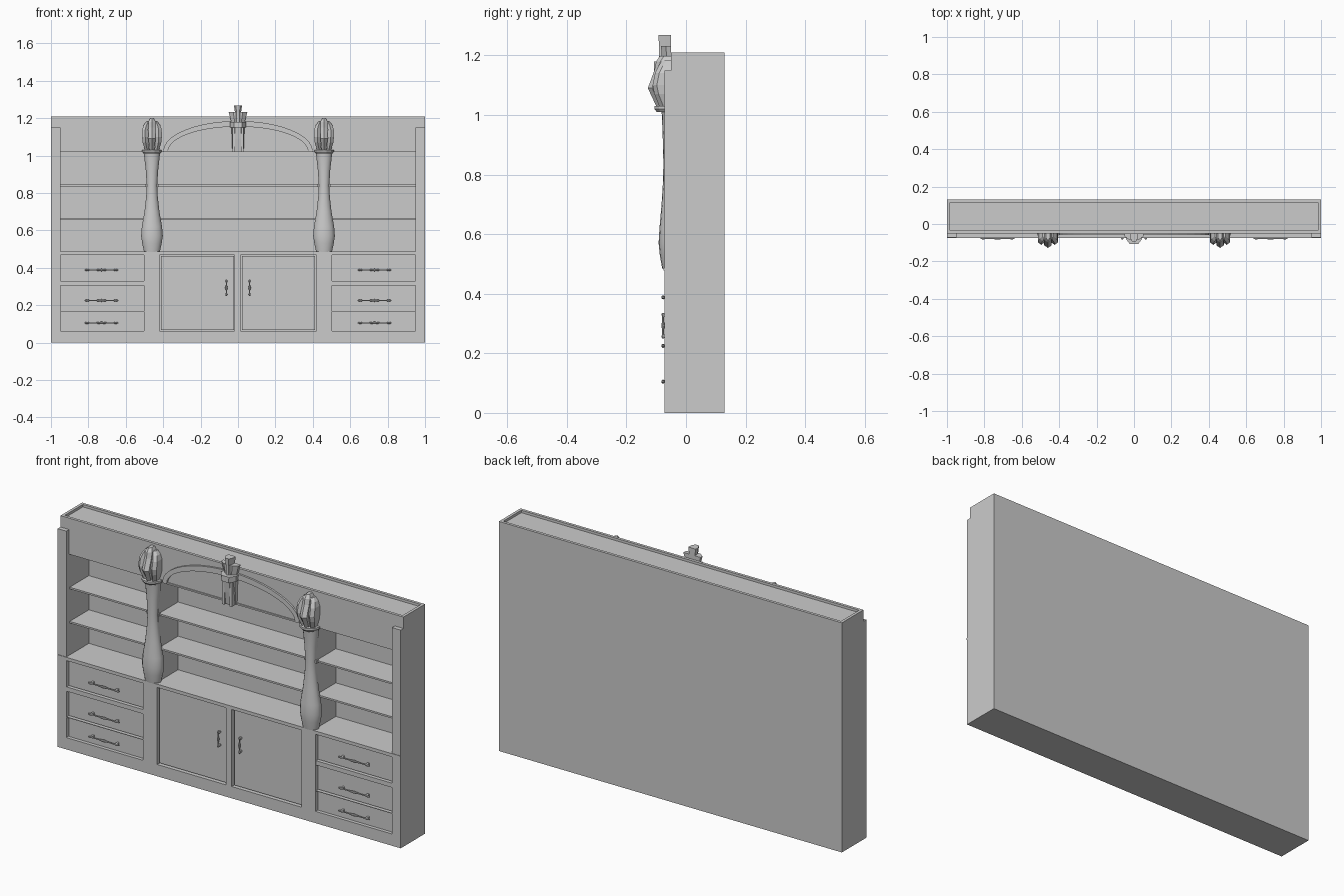
import bpy, bmesh, math

if "Cube" in bpy.data.objects:
    bpy.data.objects.remove(bpy.data.objects["Cube"])


def make(name, bm, smooth=False):
    bmesh.ops.recalc_face_normals(bm, faces=bm.faces)
    me = bpy.data.meshes.new(name)
    bm.to_mesh(me)
    bm.free()
    ob = bpy.data.objects.new(name, me)
    bpy.context.collection.objects.link(ob)
    if smooth:
        bpy.ops.object.select_all(action='DESELECT')
        ob.select_set(True)
        bpy.context.view_layer.objects.active = ob
        bpy.ops.object.shade_smooth_by_angle(angle=math.radians(40))
    return ob


def box(name, x0, x1, y0, y1, z0, z1):
    return loft(name, [[(x0, y0, z), (x1, y0, z), (x1, y1, z), (x0, y1, z)] for z in (z0, z1)])


def loft(name, rings, smooth=False):
    """Skin a stack of equal-length point rings and cap both ends."""
    bm = bmesh.new()
    rows = [[bm.verts.new(p) for p in r] for r in rings]
    n = len(rows[0])
    for a, b in zip(rows, rows[1:]):
        for i in range(n):
            bm.faces.new((a[i], a[(i + 1) % n], b[(i + 1) % n], b[i]))
    bm.faces.new(rows[0])
    bm.faces.new(rows[-1])
    return make(name, bm, smooth)


def ellipse(cx, cy, z, rx, ry, n=16, turn=0.0):
    return [(cx + rx * math.cos(2 * math.pi * (i + turn) / n),
             cy + ry * math.sin(2 * math.pi * (i + turn) / n), z) for i in range(n)]


def leaf(name, sections):
    """Faceted leaf from (z, centre x, half width, front y), ridged down the middle."""
    loft(name, [[(cx - w, yf + .014, z), (cx, yf, z), (cx + w, yf + .014, z),
                 (cx + w, -.05, z), (cx - w, -.05, z)] for z, cx, w, yf in sections])


def pull(name, cx, cz, half, vertical):
    """Spindle handle on two small posts."""
    prof = [(-1, .003), (-.85, .006), (-.7, .003), (-.35, .003), (0, .007),
            (.35, .003), (.7, .003), (.85, .006), (1, .003)]
    rings = []
    for t, r in prof:
        ring = []
        for px, py, _ in ellipse(0, -.077, 0, r, min(r, .006), 8):
            ring.append((cx + px, py, cz + t * half) if vertical else (cx + t * half, py, cz + px))
        rings.append(ring)
    loft(name, rings, True)
    for t in (-.8, .8):
        dx, dz = (0, t * half) if vertical else (t * half, 0)
        box(name + "_post", cx + dx - .005, cx + dx + .005, -.076, -.05,
            cz + dz - .005, cz + dz + .005)


BACK, FRONT, MID = .13, -.073, -.05

# Carcass: back, header, lower cabinet body and the rim of the sunken top
box("back_panel", -1, 1, .115, BACK, 0, 1.21)
box("header", -.95, .95, MID, .115, 1.02, 1.197)
box("lower_body", -.95, .95, MID, .115, 0, .48)
box("top_rim_front", -.985, .985, MID, -.035, 1.197, 1.21)
box("countertop", -1, 1, -.076, .115, .478, .487)

# Shelves
for z in (.66, .84):
    box("shelf", -.95, .95, -.045, .115, z - .005, z + .004)

# Lower face frame
box("bottom_rail", -.95, .95, FRONT, MID, 0, .062)
box("top_rail", -.95, .95, FRONT, MID, .468, .48)
box("door_stile", -.018, .014, FRONT, MID, .062, .468)

for s in (-1, 1):
    def sbox(name, x0, x1, *r):
        a, b = sorted((s * x0, s * x1))
        return box(name, a, b, *r)

    # Side walls, front pilasters, dividers
    sbox("side_wall", .95, 1, MID, .115, 0, 1.197)
    sbox("top_rim_side", .985, 1, MID, .115, 1.197, 1.21)
    sbox("pilaster", .95, 1, FRONT, MID, 0, 1.15)
    sbox("divider", .43, .49, MID, .115, .48, 1.02)
    sbox("shelf_cap", .425, .497, -.054, -.04, .832, .848)
    sbox("stile", .42, .503, FRONT, MID, .062, .468)

    # Drawers with rails between
    for z0, z1 in ((.167, .17), (.305, .328)):
        sbox("drawer_rail", .503, .95, FRONT + .003, MID, z0, z1)
    for z0, z1 in ((.064, .163), (.174, .302), (.332, .466)):
        sbox("drawer_front", .508, .945, -.058, MID, z0, z1)
    for z in (.105, .225, .388):
        pull("drawer_pull", s * .73, z, .09, False)

    # Doors
    sbox("door", .022, .413, -.062, MID, .068, .464)
    pull("door_pull", s * .062, .293, .043, True)

    # Flattened vase columns
    c = s * .46
    prof = [(.485, .042, .03), (.53, .052, .038), (.57, .058, .042), (.62, .054, .039),
            (.7, .04, .032), (.78, .031, .027), (.84, .028, .026), (.92, .033, .028),
            (1.0, .042, .031), (1.015, .045, .033)]
    loft("column", [ellipse(c, MID, z, rx, ry) for z, rx, ry in prof], True)
    loft("column_capital", [ellipse(c, MID, z, rx, ry, 12, .5) for z, rx, ry in
                            ((1.01, .046, .05), (1.02, .054, .058), (1.03, .054, .058))])

    # Leaf bundle on each column
    leaf("leaf_middle", [(1.03, c, .012, -.1), (1.09, c, .02, -.128),
                         (1.15, c, .019, -.106), (1.18, c, .02, -.1), (1.198, c, .01, -.088)])
    for k in (-1, 1):
        leaf("leaf_side", [(1.03, c + k * .026, .012, -.09), (1.07, c + k * .034, .016, -.106),
                           (1.1, c + k * .036, .017, -.112), (1.14, c + k * .036, .016, -.104),
                           (1.165, c + k * .029, .014, -.092), (1.182, c + k * .02, .008, -.08)])

# Arch moulding
rings = []
for i in range(21):
    a = math.pi * i / 20
    ca, sa = math.cos(a), math.sin(a)
    o, n = (.4 * ca, 1.022 + .163 * sa), (.375 * ca, 1.022 + .133 * sa)
    rings.append([(o[0], MID + .005, o[1]), (o[0], -.06, o[1]),
                  (n[0], -.06, n[1]), (n[0], MID + .005, n[1])])
loft("arch_moulding", rings)
box("arch_base_bead", -.4, .4, -.056, MID, 1.018, 1.026)


# Keystone bracket: half-octagon blocks
def half_oct(w, d, z):
    return [(-w, MID, z), (-w, MID - d * .5, z), (-w * .5, MID - d, z),
            (w * .5, MID - d, z), (w, MID - d * .5, z), (w, MID, z)]


loft("keystone_shaft", [half_oct(.03, .03, 1.02), half_oct(.033, .04, 1.09), half_oct(.034, .046, 1.15)])
loft("keystone_collar", [half_oct(.042, .058, 1.15), half_oct(.044, .058, 1.18)])
loft("keystone_cap", [half_oct(.036, .03, 1.18), half_oct(.05, .034, 1.232)])
loft("keystone_finial", [half_oct(.015, .04, 1.18), half_oct(.016, .04, 1.23), half_oct(.022, .043, 1.268)])
for k in (-1, 1):
    box("keystone_rib", k * .022 - .007, k * .022 + .007, -.092, MID, 1.02, 1.15)
